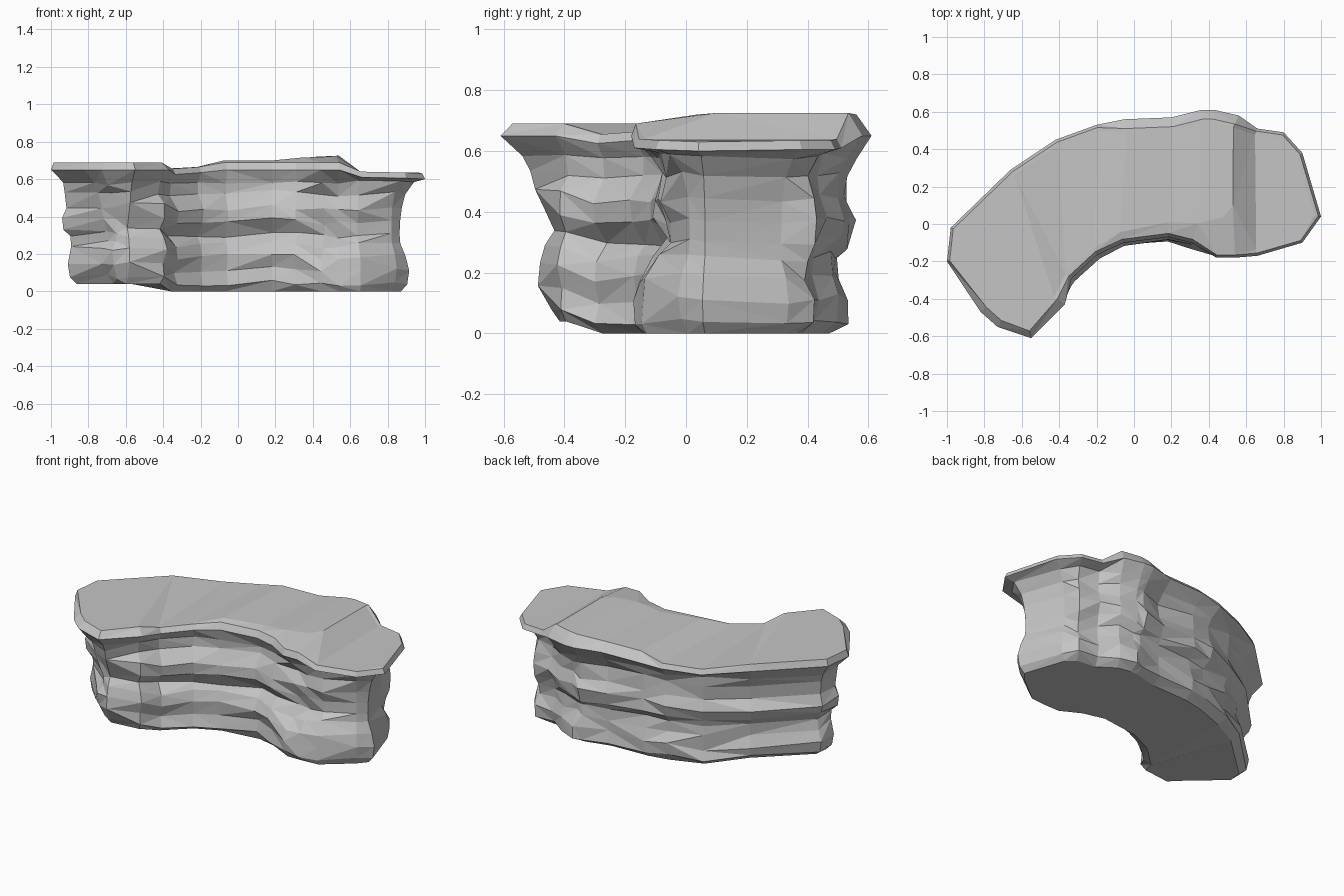
import bpy, bmesh, math, random
from mathutils import Vector

random.seed(7)
cube = bpy.data.objects.get("Cube")
if cube:
    bpy.data.objects.remove(cube, do_unlink=True)

# Plan of the curved cliff: matching front and back stations plus the two ends
front = [(-.73, -.55), (-.55, -.61), (-.37, -.43), (-.31, -.31), (-.18, -.19), (-.05, -.13),
         (.18, -.1), (.30, -.13), (.44, -.18), (.54, -.18), (.66, -.17), (.9, -.1)]
back = [(-1, -.2), (-.98, -.02), (-.66, .29), (-.42, .45), (-.2, .53), (-.05, .56),
        (.2, .57), (.36, .61), (.43, .61), (.56, .58), (.66, .51), (.8, .49)]
right_end = [(1, .04), (.9, .38)]
left_end = [(-.82, -.47)]
heights = [.69, .69, .69, .655, .665, .70, .70, .715, .72, .725, .64, .635]

plan = [Vector(p) for p in front + right_end + back[::-1] + left_end]
front_heights = [min(h, .69) for h in heights]
edge_tops = front_heights + [.63, .635] + heights[::-1] + [.69]
crown_tops = heights + [.635, .635] + heights[::-1] + [.69]
n, s = len(plan), len(front)

# Distance from the front edge to the raised crown, by station
crown_steps = {5: .09, 6: .11, 7: .14, 8: .22, 9: .28}

# Wall profile: height, then the inset of each side of the cliff
sides = ["tip", "bay", "shoulder", "end", "back"]
levels = [(0, .20, .06, .04, .13, .14), (.04, .17, .03, .01, .10, .09),
          (.11, .14, .03, .02, .09, .09), (.19, .12, .01, .04, .11, .11),
          (.25, .16, .03, .09, .13, .11), (.30, .17, .07, .13, .14, .08),
          (.37, .15, .015, .11, .14, .06), (.44, .13, .02, .10, .13, .09),
          (.52, .11, .06, .12, .11, .09), (.58, .08, .055, .08, .06, .06)]


def side_of(i):
    if i <= 1 or i == n - 1:
        return "tip"
    if i <= 7:
        return "bay"
    if i <= s - 2:
        return "shoulder"
    return "end" if i <= s + 1 else "back"


def inward(i):
    a, b, c = plan[i - 1], plan[i], plan[(i + 1) % n]
    d = (b - a).normalized() + (c - b).normalized()
    return Vector((-d.y, d.x)).normalized()


bm = bmesh.new()


def ring(place):
    verts = []
    for i in range(n):
        inset, z = place(i)
        p = plan[i] + inward(i) * inset
        verts.append(bm.verts.new((p.x, p.y, z)))
    return verts


def wall_level(z, *insets):
    def place(i):
        side = side_of(i)
        inset = insets[sides.index(side)]
        rough = .3 if side == "end" else 1
        lift = .04 * (1 - z / .6) if i <= 2 or plan[i].x < -.5 else 0
        if z > 0:
            inset += random.uniform(-.015, .015) * rough
            lift += random.uniform(-.014, .014) * rough + .01 * math.sin(i * 1.3)
        return inset, max(z + lift, 0)
    return place


def rim(i):
    return (.03 if 3 <= i <= 7 else 0), min(edge_tops[i] - .03, .65)


def top_inset(i):
    if side_of(i) == "bay" or edge_tops[i] > .69:
        return .05
    return .04 if side_of(i) == "tip" else .015


def top_edge(i):
    return top_inset(i), edge_tops[i]


def crown(i):
    return crown_steps.get(i, top_inset(i) + .02), crown_tops[i]


# Layered wall, overhanging rim, top edge and raised crown
rings = [ring(wall_level(*lv)) for lv in levels]
rings += [ring(rim), ring(top_edge), ring(crown)]

# Irregular triangular facets between the rings
for low, high in zip(rings, rings[1:]):
    for i in range(n):
        j = (i + 1) % n
        a, b, c, d = low[i], low[j], high[j], high[i]
        if random.random() < .5:
            bm.faces.new((a, b, c))
            bm.faces.new((a, c, d))
        else:
            bm.faces.new((a, b, d))
            bm.faces.new((b, c, d))


# Ground and top faces, spanned from front to back
def cap(r, flip):
    spans = [(i, i + 1, n - 3 - i, n - 2 - i) for i in range(s - 1)]
    spans += [(s - 1, s, s + 1, s + 2), (0, n - 2, n - 1)]
    for span in spans:
        vs = [r[k] for k in span]
        bm.faces.new(vs[::-1] if flip else vs)


cap(rings[0], True)
cap(rings[-1], False)
bmesh.ops.triangulate(bm, faces=[f for f in bm.faces if len(f.verts) > 3])
bmesh.ops.recalc_face_normals(bm, faces=bm.faces)

mesh = bpy.data.meshes.new("cliff_rock")
bm.to_mesh(mesh)
bm.free()
rock = bpy.data.objects.new("cliff_rock", mesh)
bpy.context.collection.objects.link(rock)

# Stone colour
stone = bpy.data.materials.new("grey_stone")
stone.use_nodes = True
colour = (.56, .56, .56, 1)
stone.diffuse_color = colour
stone.node_tree.nodes["Principled BSDF"].inputs["Base Color"].default_value = colour
mesh.materials.append(stone)
